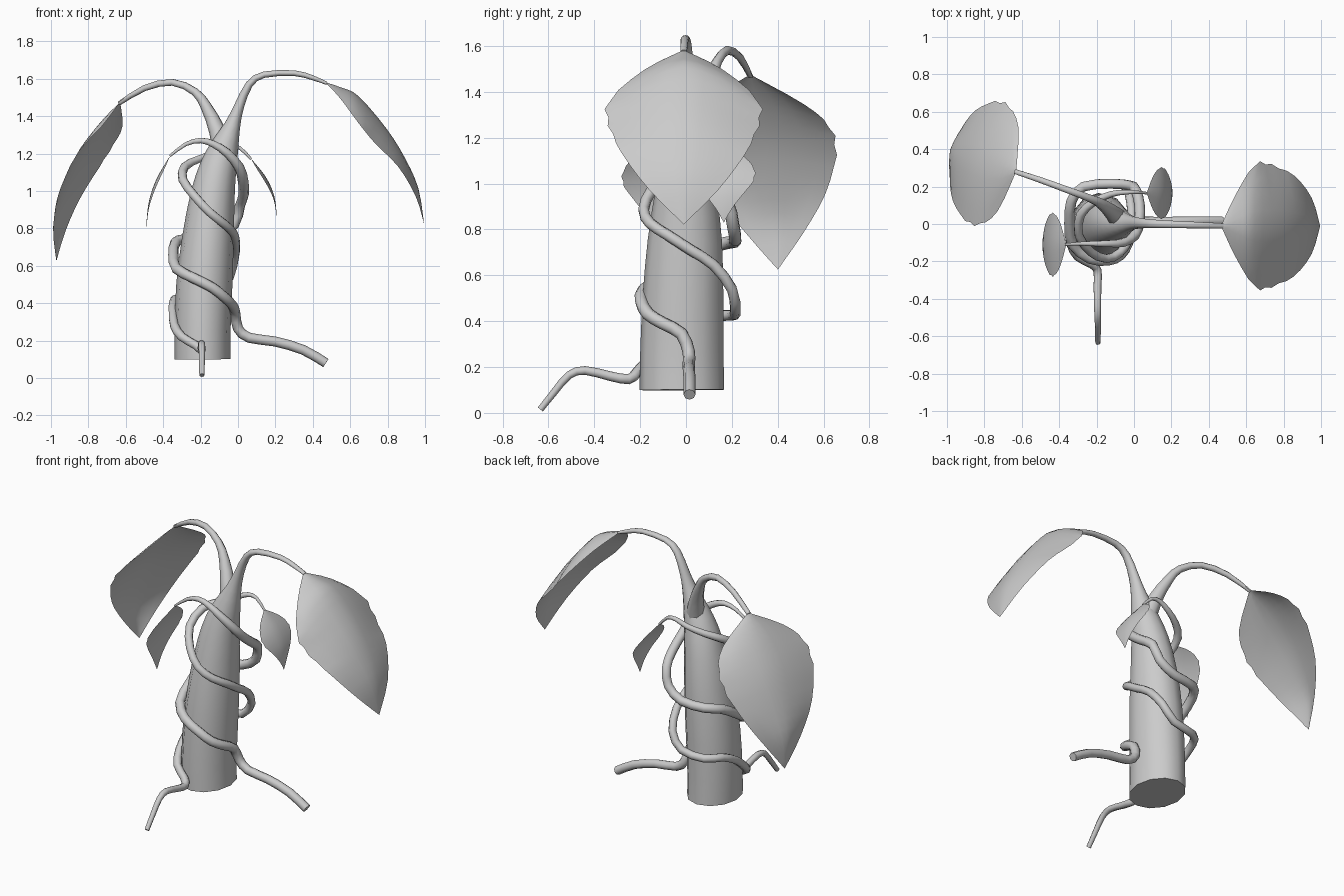
import bpy, bmesh, math
from mathutils import Vector

if "Cube" in bpy.data.objects:
    bpy.data.objects.remove(bpy.data.objects["Cube"])


def spline(pts, sub):
    """Catmull-Rom through tuples of any length."""
    out, n = [], len(pts)
    for i in range(n - 1):
        b, c = pts[i], pts[i + 1]
        a = pts[i - 1] if i else b
        d = pts[i + 2] if i + 2 < n else c
        for k in range(sub):
            t = k / sub
            out.append([0.5 * (2 * q + (r - p) * t + (2 * p - 5 * q + 4 * r - s) * t * t
                               + (3 * q - p - 3 * r + s) * t ** 3)
                        for p, q, r, s in zip(a, b, c, d)])
    out.append(list(pts[-1]))
    return out


def finish(bm, name, angle):
    bmesh.ops.recalc_face_normals(bm, faces=bm.faces)
    me = bpy.data.meshes.new(name)
    bm.to_mesh(me)
    bm.free()
    ob = bpy.data.objects.new(name, me)
    bpy.context.collection.objects.link(ob)
    bpy.ops.object.select_all(action='DESELECT')
    ob.select_set(True)
    bpy.context.view_layer.objects.active = ob
    bpy.ops.object.shade_smooth_by_angle(angle=math.radians(angle))
    return ob


def tube(name, pts, sides=8, sub=2):
    """Sweep an ellipse along points (x, y, z, radius_a, radius_b)."""
    path = spline(pts, sub)
    pos = [Vector(p[:3]) for p in path]
    bm = bmesh.new()
    side = Vector((0, 1, 0))
    rings = []
    for i, p in enumerate(path):
        tan = (pos[min(i + 1, len(pos) - 1)] - pos[max(i - 1, 0)]).normalized()
        side = (side - tan * side.dot(tan)).normalized()
        other = side.cross(tan)
        rings.append([bm.verts.new(pos[i] + other * p[3] * math.cos(a) + side * p[4] * math.sin(a))
                      for a in (2 * math.pi * k / sides for k in range(sides))])
    for r, s in zip(rings, rings[1:]):
        for k in range(sides):
            j = (k + 1) % sides
            bm.faces.new((r[k], r[j], s[j], s[k]))
    bm.faces.new(rings[0])
    bm.faces.new(rings[-1])
    return finish(bm, name, 50)


def leaf(name, base, angle, stations, drift=0, half=4, sub=3):
    """Drooping blade; stations are (mid_r, mid_z, edge_r, edge_w, edge_z) from the base."""
    base, a = Vector(base), math.radians(angle)
    out, across = Vector((math.cos(a), math.sin(a), 0)), Vector((-math.sin(a), math.cos(a), 0))
    bm = bmesh.new()
    rows = []
    st = spline(stations, sub)
    wmax = max(s[3] for s in st)
    for i, (mr, mz, er, ew, ez) in enumerate(st):
        bend = drift * (i / (len(st) - 1)) ** 2   # sideways curve of the tip
        if ew > 0.92 * wmax:                      # ragged margin at the widest part
            ew *= 1.02 if i % 2 else 0.98
        row = []
        for k in range(-half, half + 1):
            t = abs(k) / half
            c = t ** 1.5
            p = out * (mr + (er - mr) * c) + across * (max(ew, 0) * k / half + bend)
            p.z = mz + (ez - mz) * c
            row.append(bm.verts.new(base + p))
        rows.append(row)
    for r, s in zip(rows, rows[1:]):
        for k in range(2 * half):
            bm.faces.new((r[k], r[k + 1], s[k + 1], s[k]))
    bmesh.ops.remove_doubles(bm, verts=bm.verts, dist=0.0005)
    return finish(bm, name, 60)


def taper(pts, root, r0, r1, thin=5):
    """Vine thickness: root end, main run, then thinning into a leaf stalk."""
    n = len(pts)
    res = []
    for i, p in enumerate(pts):
        t = max(0, (i - (n - 1 - thin)) / thin)
        r = r0 + (r1 - r0) * t
        if i < 6:
            r = root + (r0 - root) * i / 6
        res.append((*p, r, r))
    return res


# Trunk running up into the right-hand leaf stalk
tube("trunk", [
    (-.19, -.018, .10, .15, .184), (-.19, -.018, .25, .15, .182), (-.18, -.013, .50, .15, .176),
    (-.16, -.005, .75, .138, .162), (-.135, 0, .98, .118, .132), (-.105, 0, 1.13, .098, .103),
    (-.07, 0, 1.24, .075, .075), (-.03, .003, 1.35, .043, .048), (.005, .005, 1.45, .027, .033),
    (.06, .003, 1.57, .02, .025), (.14, 0, 1.622, .017, .021), (.3, -.005, 1.63, .015, .018),
    (.40, -.008, 1.605, .013, .016), (.475, -.01, 1.575, .008, .014)], sides=12)

# Left-hand leaf stalk
tube("left_branch", [
    (-.07, .01, 1.16, .06, .06), (-.11, .055, 1.32, .045, .045), (-.17, .105, 1.45, .03, .03),
    (-.23, .135, 1.53, .022, .022), (-.35, .18, 1.581, .019, .019), (-.5, .235, 1.55, .017, .017),
    (-.635, .28, 1.468, .01, .014)])

# Thicker vine: right root, round the front and left, to the small left leaf
tube("right_vine", taper([
    (.47, .015, .08), (.35, .015, .15), (.2, .012, .195), (.06, .012, .215), (0, .012, .265),
    (-.015, -.02, .345), (-.03, -.1, .39), (-.07, -.165, .43), (-.14, -.195, .485),
    (-.24, -.185, .535), (-.33, -.11, .585), (-.345, 0, .655), (-.335, .12, .725),
    (-.27, .2, .745), (-.12, .215, .755), (-.02, .205, .82), (.01, .18, .92),
    (.03, .1, .98), (.028, .01, 1.05), (.005, -.06, 1.13), (-.06, -.1, 1.205),
    (-.13, -.105, 1.25), (-.2, -.105, 1.27), (-.28, -.105, 1.25), (-.365, -.11, 1.187)],
    .026, .028, .007))

# Thinner vine: front root, round the back and right, to the small right leaf
tube("front_vine", taper([
    (-.193, -.635, .015), (-.193, -.575, .09), (-.193, -.51, .165), (-.195, -.44, .185),
    (-.195, -.33, .16), (-.195, -.25, .147), (-.225, -.215, .175), (-.3, -.175, .22),
    (-.34, -.1, .28), (-.348, 0, .36), (-.338, .12, .42), (-.27, .2, .425),
    (-.12, .215, .445), (-.045, .2, .54), (-.018, .12, .645), (-.012, .02, .71),
    (-.025, -.08, .775), (-.075, -.155, .825), (-.15, -.185, .885), (-.23, -.15, .97),
    (-.295, -.06, 1.06), (-.285, .05, 1.13), (-.21, .12, 1.17), (-.12, .16, 1.205),
    (-.05, .17, 1.235), (.01, .17, 1.23), (.07, .165, 1.17)], .014, .024, .007))

# Two big leaves
leaf("right_leaf", (.465, -.01, 1.582), 0, [
    (0, 0, 0, .0, 0), (.09, -.03, .08, .17, -.085), (.18, -.075, .18, .325, -.22),
    (.33, -.25, .27, .325, -.33), (.43, -.41, .39, .27, -.45), (.5, -.57, .485, .15, -.61),
    (.53, -.76, .53, 0, -.76)])
leaf("left_leaf", (-.63, .28, 1.475), 166, [
    (0, 0, 0, 0, 0), (.07, -.07, .045, .23, -.13), (.15, -.17, .12, .325, -.23),
    (.24, -.31, .2, .325, -.35), (.32, -.49, .29, .25, -.52), (.37, -.66, .34, .13, -.69),
    (.36, -.85, .36, 0, -.85)], drift=-.035)

# Two small leaves share one outline
for name, base, angle, sx, sw, sz in (
        ("small_left_leaf", (-.362, -.11, 1.19), 180, .128, .17, .44),
        ("small_right_leaf", (.068, .165, 1.175), 0, .138, .138, .345)):
    shape = [(0, 0, 0), (.28, -.13, .65), (.55, -.27, .97), (.76, -.42, .93),
             (.92, -.6, .62), (.99, -.8, .27), (1, -1, 0)]
    leaf(name, base, angle, [(r * sx, z * sz, r * sx - .008 * w, w * sw, z * sz - .02 * w)
                             for r, z, w in shape])
